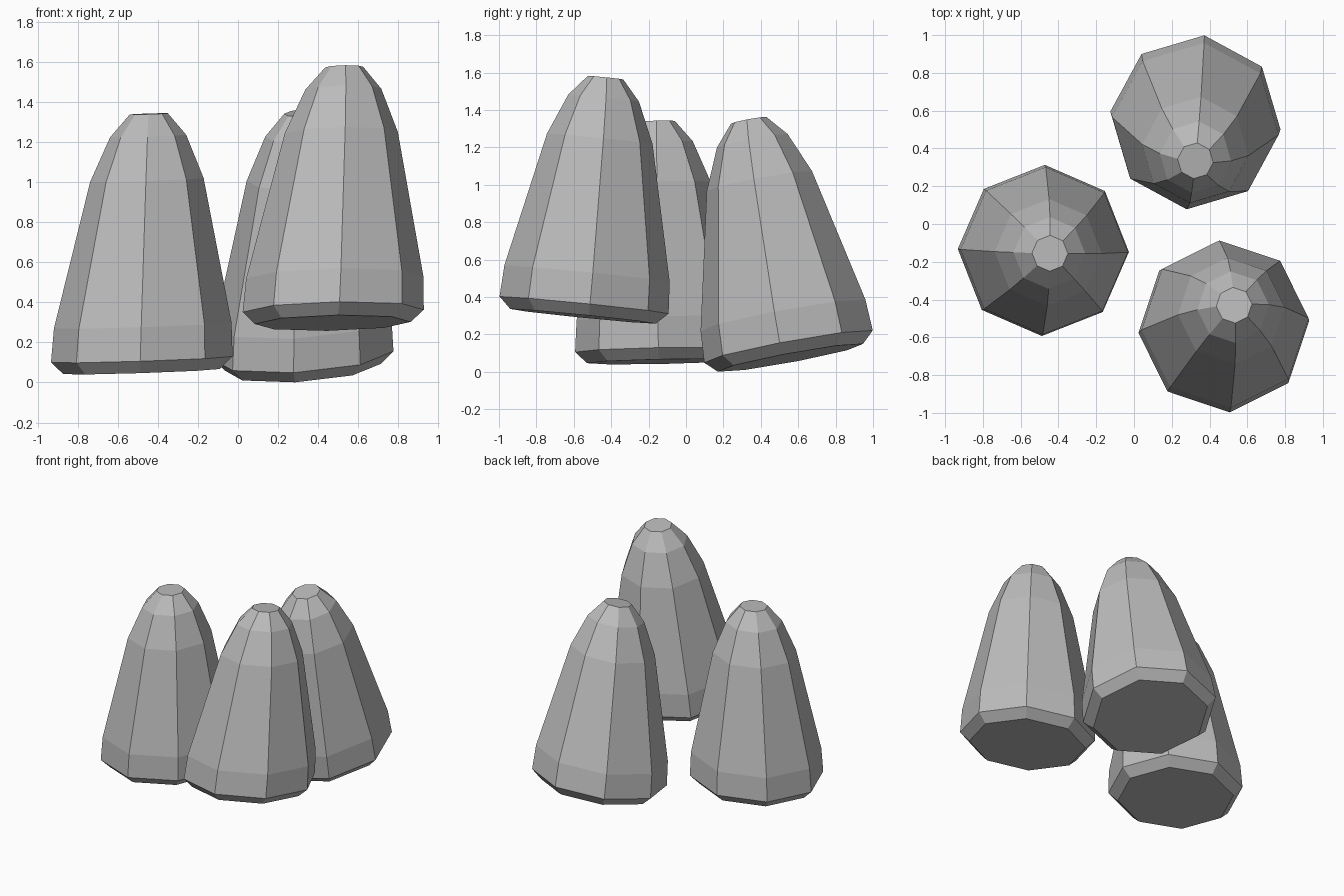
import bpy, bmesh, math
from mathutils import Matrix, Vector

if "Cube" in bpy.data.objects:
    bpy.data.objects.remove(bpy.data.objects["Cube"], do_unlink=True)

stone_grey = bpy.data.materials.new("stone_grey")
stone_grey.use_nodes = True
GREY = (0.5, 0.5, 0.5, 1)
stone_grey.diffuse_color = GREY
stone_grey.node_tree.nodes["Principled BSDF"].inputs["Base Color"].default_value = GREY

SIDES = 8
# radius and height of each ring, measured from the widest ring
PROFILE = [(0.39, -0.06), (0.453, 0), (0.443, 0.168),
           (0.283, 0.888), (0.19, 1.105), (0.095, 1.215)]


def cone_stone(name, base, top, slope, turn):
    """Eight-sided rounded cone whose base is tilted and axis runs base to top."""
    base, top = Vector(base), Vector(top)
    axis = (top - base) / PROFILE[-1][1]
    place = Matrix(((1, 0, axis.x, base.x),
                    (0, 1, axis.y, base.y),
                    (slope[0], slope[1], axis.z, base.z),
                    (0, 0, 0, 1)))
    bm = bmesh.new()
    rings = []
    for r, h in PROFILE:
        ring = []
        for i in range(SIDES):
            a = math.radians(turn) + math.tau * i / SIDES
            ring.append(bm.verts.new(place @ Vector((r * math.cos(a), r * math.sin(a), h))))
        rings.append(ring)
    # sides
    for low, high in zip(rings, rings[1:]):
        for i in range(SIDES):
            j = (i + 1) % SIDES
            bm.faces.new((low[i], low[j], high[j], high[i]))
    # flat base and cap
    bm.faces.new(rings[0][::-1])
    bm.faces.new(rings[-1])
    mesh = bpy.data.meshes.new(name)
    bm.to_mesh(mesh)
    bm.free()
    mesh.materials.append(stone_grey)
    obj = bpy.data.objects.new(name, mesh)
    bpy.context.collection.objects.link(obj)
    return obj


cone_stone("right_stone", (-0.48, -0.14, 0.115), (-0.445, -0.155, 1.34), (0.033, 0.02), -1)
cone_stone("back_stone", (0.325, 0.548, 0.135), (0.325, 0.335, 1.345), (0.065, 0.185), -6)
cone_stone("front_stone", (0.475, -0.545, 0.357), (0.53, -0.43, 1.573), (0.02, -0.1), 4)
